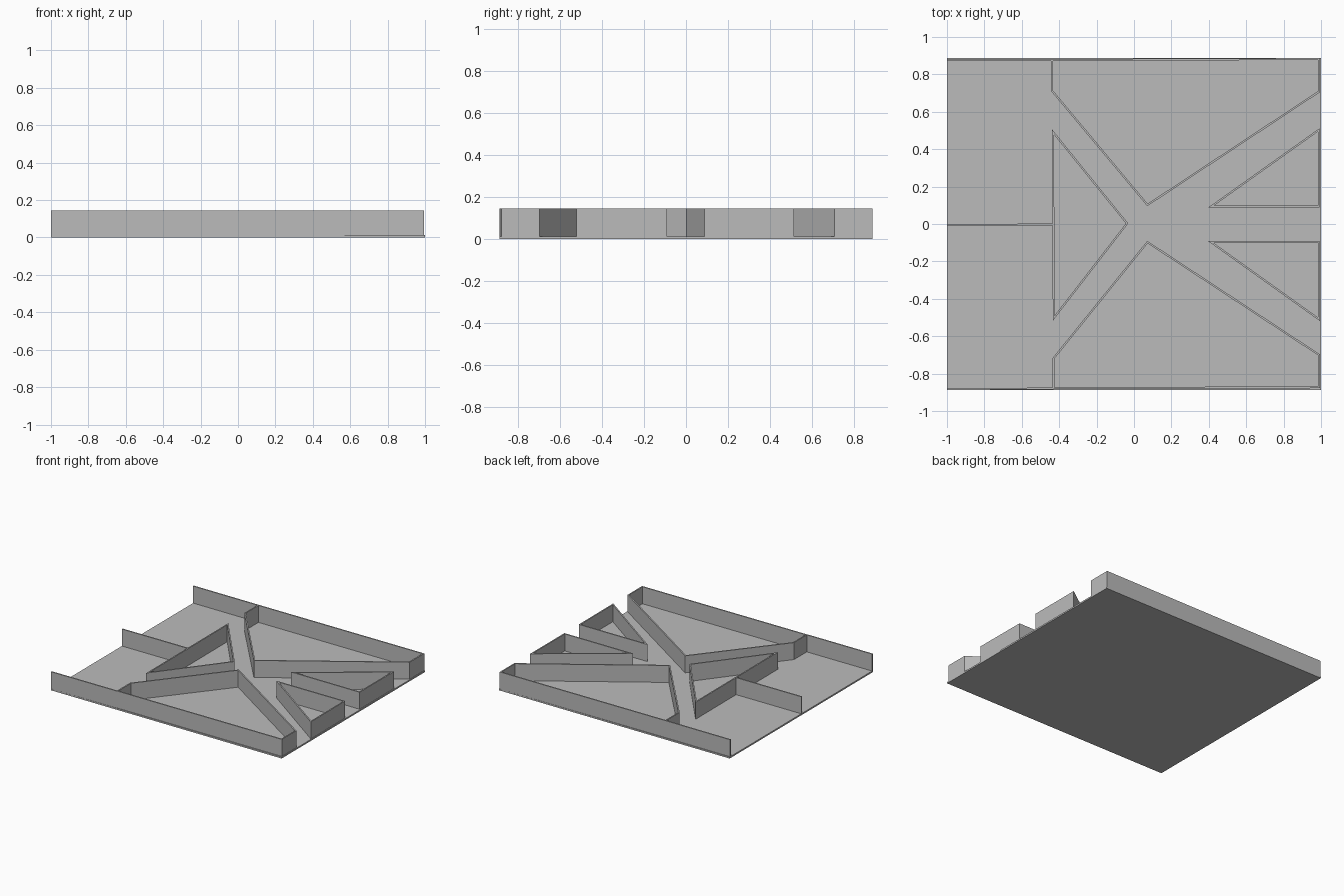
import bpy, bmesh
from mathutils import Vector

if "Cube" in bpy.data.objects:
    bpy.data.objects.remove(bpy.data.objects["Cube"])

FLOOR, TOP, THICK = 0.012, 0.145, 0.010

grey = bpy.data.materials.new("plain_grey")
grey.diffuse_color = (0.5, 0.5, 0.5, 1)
grey.use_nodes = True
grey.node_tree.nodes["Principled BSDF"].inputs["Base Color"].default_value = grey.diffuse_color


def finish(name, bm):
    bmesh.ops.recalc_face_normals(bm, faces=bm.faces)
    me = bpy.data.meshes.new(name)
    bm.to_mesh(me)
    bm.free()
    me.materials.append(grey)
    bpy.context.collection.objects.link(bpy.data.objects.new(name, me))


def wall(name, points, closed=False):
    """Upright wall of constant thickness with mitred corners along a path."""
    pts = [Vector(p) for p in points]
    n = len(pts)
    bm = bmesh.new()
    rings = []
    for i, p in enumerate(pts):
        a = pts[i - 1] if closed or i > 0 else None
        b = pts[(i + 1) % n] if closed or i < n - 1 else None
        dirs = [d.normalized() for d in
                ([p - a] if a else []) + ([b - p] if b else [])]
        norms = [Vector((-d.y, d.x)) for d in dirs]
        m = sum(norms, Vector((0, 0))).normalized()
        off = m * (THICK / 2 / m.dot(norms[0]))
        l, r = p + off, p - off
        rings.append([bm.verts.new((q.x, q.y, z)) for q, z in
                      ((l, FLOOR), (r, FLOOR), (r, TOP), (l, TOP))])
    for i in range(n if closed else n - 1):
        s, e = rings[i], rings[(i + 1) % n]
        for k in range(4):
            bm.faces.new((s[k], s[(k + 1) % 4], e[(k + 1) % 4], e[k]))
    if not closed:
        bm.faces.new(rings[0])
        bm.faces.new(rings[-1][::-1])
    finish(name, bm)


# Base plate
bm = bmesh.new()
bmesh.ops.create_cube(bm, size=1)
for v in bm.verts:
    v.co = (v.co.x * 2, v.co.y * 1.775, (v.co.z + 0.5) * FLOOR)
finish("base_plate", bm)

# Long side walls, left part and right part
wall("back_wall_left", [(-1, 0.877), (-0.438, 0.877)])
wall("front_wall_left", [(-1, -0.882), (-0.43, -0.880)])

# Large corner enclosures
wall("back_enclosure", [(-0.438, 0.877), (-0.438, 0.712), (0.072, 0.102),
                        (0.990, 0.708), (0.990, 0.882)], True)
wall("front_enclosure", [(-0.430, -0.878), (-0.430, -0.718), (0.072, -0.097),
                         (0.990, -0.700), (0.990, -0.873)], True)

# Triangular islands between the lanes
wall("left_island", [(-0.433, 0.492), (-0.037, 0.003), (-0.429, -0.503)], True)
wall("right_back_island", [(0.412, 0.093), (0.988, 0.503), (0.988, 0.093)], True)
wall("right_front_island", [(0.412, -0.097), (0.990, -0.510), (0.988, -0.095)], True)

# Centre divider leading to the left island
wall("centre_divider", [(-1, -0.005), (-0.434, -0.003)])
